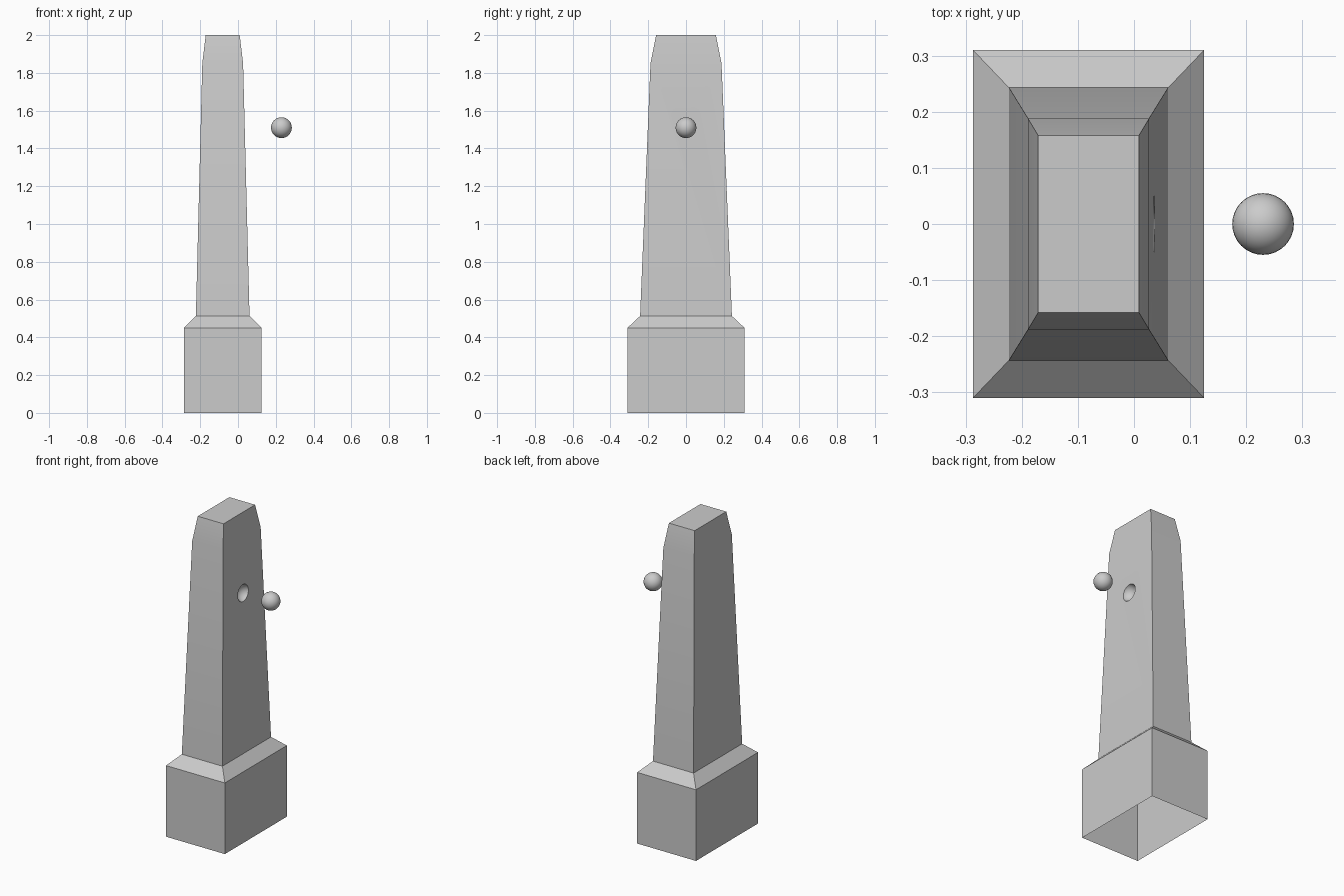
import bpy
import bmesh

if "Cube" in bpy.data.objects:
    bpy.data.objects.remove(bpy.data.objects["Cube"])

stone = bpy.data.materials.new("grey stone")
stone.diffuse_color = (0.6, 0.6, 0.6, 1)
stone.use_nodes = True
stone.node_tree.nodes["Principled BSDF"].inputs["Base Color"].default_value = stone.diffuse_color

CENTRE_X = -0.081
BALL_R = 0.055
BALL_Z = 1.51


def ball(name, x):
    bpy.ops.mesh.primitive_uv_sphere_add(segments=32, ring_count=16, radius=BALL_R,
                                         location=(x, 0, BALL_Z))
    ob = bpy.context.object
    ob.name = name
    ob.data.materials.append(stone)
    bpy.ops.object.shade_smooth()
    return ob


# Tapered pillar: height, half width, half depth of each rectangular section
sections = [(0, 0.206, 0.31), (0.45, 0.206, 0.31), (0.513, 0.142, 0.243),
            (1.85, 0.108, 0.188), (2.0, 0.09, 0.158)]
bm = bmesh.new()
rings = [[bm.verts.new((CENTRE_X + sx * w, sy * d, z))
          for sx, sy in ((-1, -1), (1, -1), (1, 1), (-1, 1))]
         for z, w, d in sections]
for low, high in zip(rings, rings[1:]):
    for i in range(4):
        j = (i + 1) % 4
        bm.faces.new((low[i], low[j], high[j], high[i]))
bm.faces.new(rings[-1])
bm.faces.new(rings[0][::-1])
mesh = bpy.data.meshes.new("pillar")
bm.to_mesh(mesh)
bm.free()
mesh.materials.append(stone)
pillar = bpy.data.objects.new("pillar", mesh)
bpy.context.collection.objects.link(pillar)

# Round socket carved in the right face
cutter = ball("socket_cutter", 0.05)
cutter.hide_render = True
bpy.ops.object.select_all(action='DESELECT')
bpy.context.view_layer.objects.active = pillar
pillar.select_set(True)
cut = pillar.modifiers.new("socket", 'BOOLEAN')
cut.operation = 'DIFFERENCE'
cut.solver = 'EXACT'
cut.object = cutter
bpy.ops.object.modifier_apply(modifier=cut.name)
bpy.data.objects.remove(cutter)

# Hollow base, open underneath
bm = bmesh.new()
bm.from_mesh(pillar.data)
under = [f for f in bm.faces if all(v.co.z < 0.001 for v in f.verts)]
bmesh.ops.delete(bm, geom=under, context='FACES')
bm.to_mesh(pillar.data)
bm.free()
bpy.ops.object.shade_smooth_by_angle(angle=0.5236)

# Loose ball beside the socket
ball("ball", 0.23)
